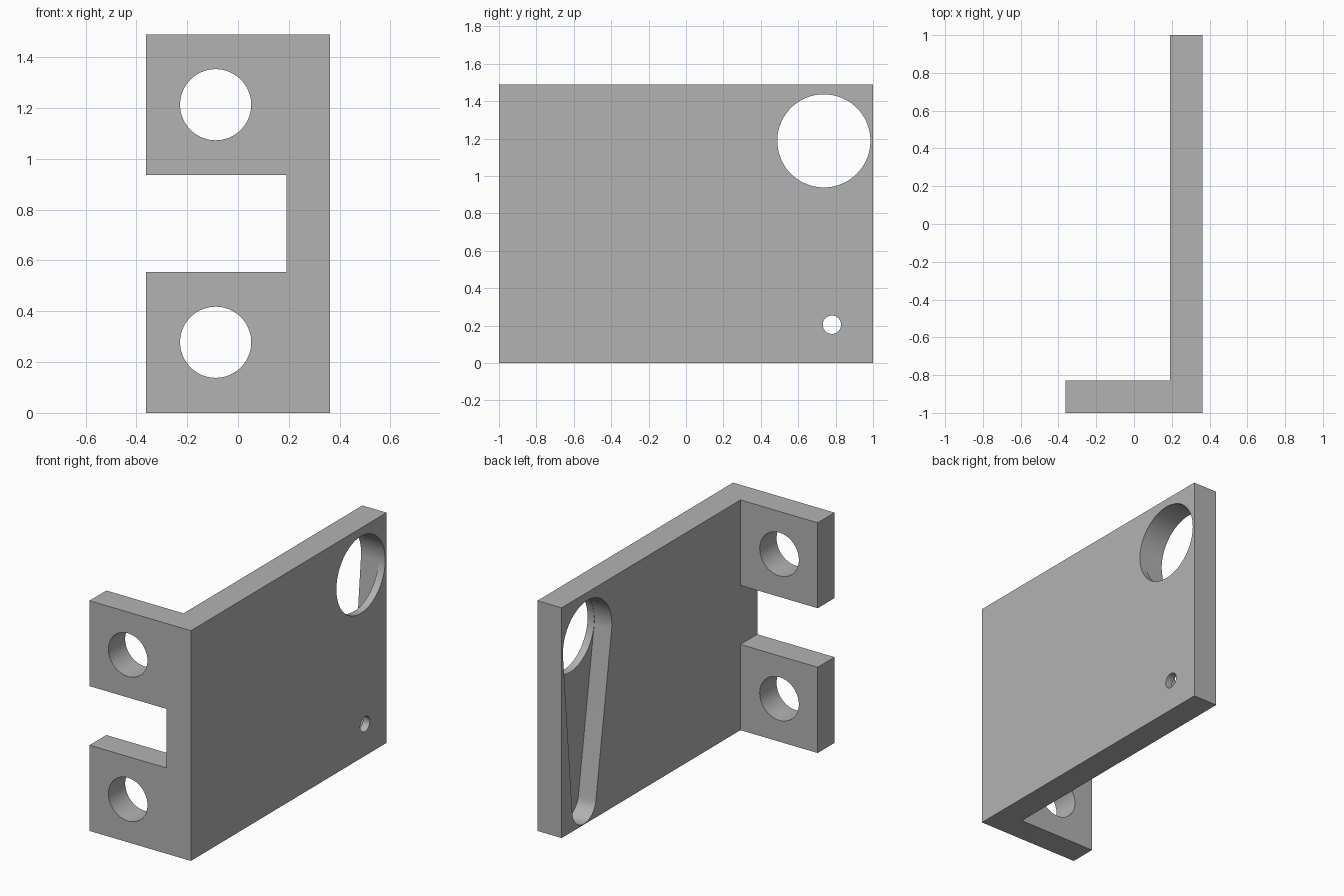
import bpy, bmesh
from math import sin, cos, pi, acos, atan2, hypot
from mathutils import Vector

if "Cube" in bpy.data.objects:
    bpy.data.objects.remove(bpy.data.objects["Cube"], do_unlink=True)

grey = bpy.data.materials.new("plain grey")
grey.use_nodes = True
colour = (0.45, 0.45, 0.45, 1)
grey.diffuse_color = colour
grey.node_tree.nodes["Principled BSDF"].inputs["Base Color"].default_value = colour


def prism(name, points, offset):
    """Extrude a closed outline of 3D points along an offset."""
    bm = bmesh.new()
    face = bm.faces.new([bm.verts.new(p) for p in points])
    new = bmesh.ops.extrude_face_region(bm, geom=[face])["geom"]
    bmesh.ops.translate(bm, vec=Vector(offset),
                        verts=[v for v in new if isinstance(v, bmesh.types.BMVert)])
    bmesh.ops.recalc_face_normals(bm, faces=bm.faces)
    mesh = bpy.data.meshes.new(name)
    bm.to_mesh(mesh)
    bm.free()
    mesh.materials.append(grey)
    obj = bpy.data.objects.new(name, mesh)
    bpy.context.collection.objects.link(obj)
    return obj


def arc(u, v, r, start=0, end=2 * pi, steps=72, closed=True):
    n = steps if closed else steps + 1
    angles = [start + (end - start) * i / steps for i in range(n)]
    return [(u + r * cos(a), v + r * sin(a)) for a in angles]


def cut(target, cutter):
    mod = target.modifiers.new(cutter.name, "BOOLEAN")
    mod.operation, mod.solver, mod.object = "DIFFERENCE", "EXACT", cutter
    bpy.context.view_layer.objects.active = target
    bpy.ops.object.modifier_apply(modifier=mod.name)
    bpy.data.objects.remove(cutter, do_unlink=True)


def side_cutter(name, outline, x0, x1):
    return prism(name, [(x0, y, z) for y, z in outline], (x1 - x0, 0, 0))


# L-shaped bracket body: long plate with a short front flange
left, inner, right, height = -0.363, 0.19, 0.363, 1.49
footprint = [(left, -1), (right, -1), (right, 1), (inner, 1), (inner, -0.828), (left, -0.828)]
bracket = prism("bracket", [(x, y, 0) for x, y in footprint], (0, 0, height))

# Slot splitting the flange into two lugs
slot = [(-0.6, 0.555), (inner, 0.555), (inner, 0.937), (-0.6, 0.937)]
cut(bracket, prism("flange_slot", [(x, -1.2, z) for x, z in slot], (0, 0.6, 0)))

# Bolt holes in both lugs
for z in (0.278, 1.213):
    cut(bracket, prism("bolt_hole", [(x, -1.2, w) for x, w in arc(-0.088, z, 0.14)], (0, 0.6, 0)))

# Tapered pocket in the inner face: two end arcs joined by tangents
y1, z1, r1 = 0.737, 1.188, 0.25
y2, z2, r2 = 0.77, 0.126, 0.121
axis = atan2(z2 - z1, y2 - y1)
spread = acos((r1 - r2) / hypot(y2 - y1, z2 - z1))
outline = (arc(y1, z1, r1, axis + spread, axis + 2 * pi - spread, 48, False)
           + arc(y2, z2, r2, axis - spread, axis + spread, 32, False))
cut(bracket, side_cutter("tapered_pocket", outline, 0.1, 0.315))

# Large and small through holes in the pocket floor
cut(bracket, side_cutter("large_hole", arc(y1, z1, r1 - 0.001), 0.25, 0.5))
cut(bracket, side_cutter("small_hole", arc(0.78, 0.205, 0.049, steps=40), 0.25, 0.5))

# Smooth bores with sharp edges
bpy.ops.object.select_all(action="DESELECT")
bracket.select_set(True)
bpy.context.view_layer.objects.active = bracket
bpy.ops.object.shade_smooth_by_angle(angle=pi / 6)
